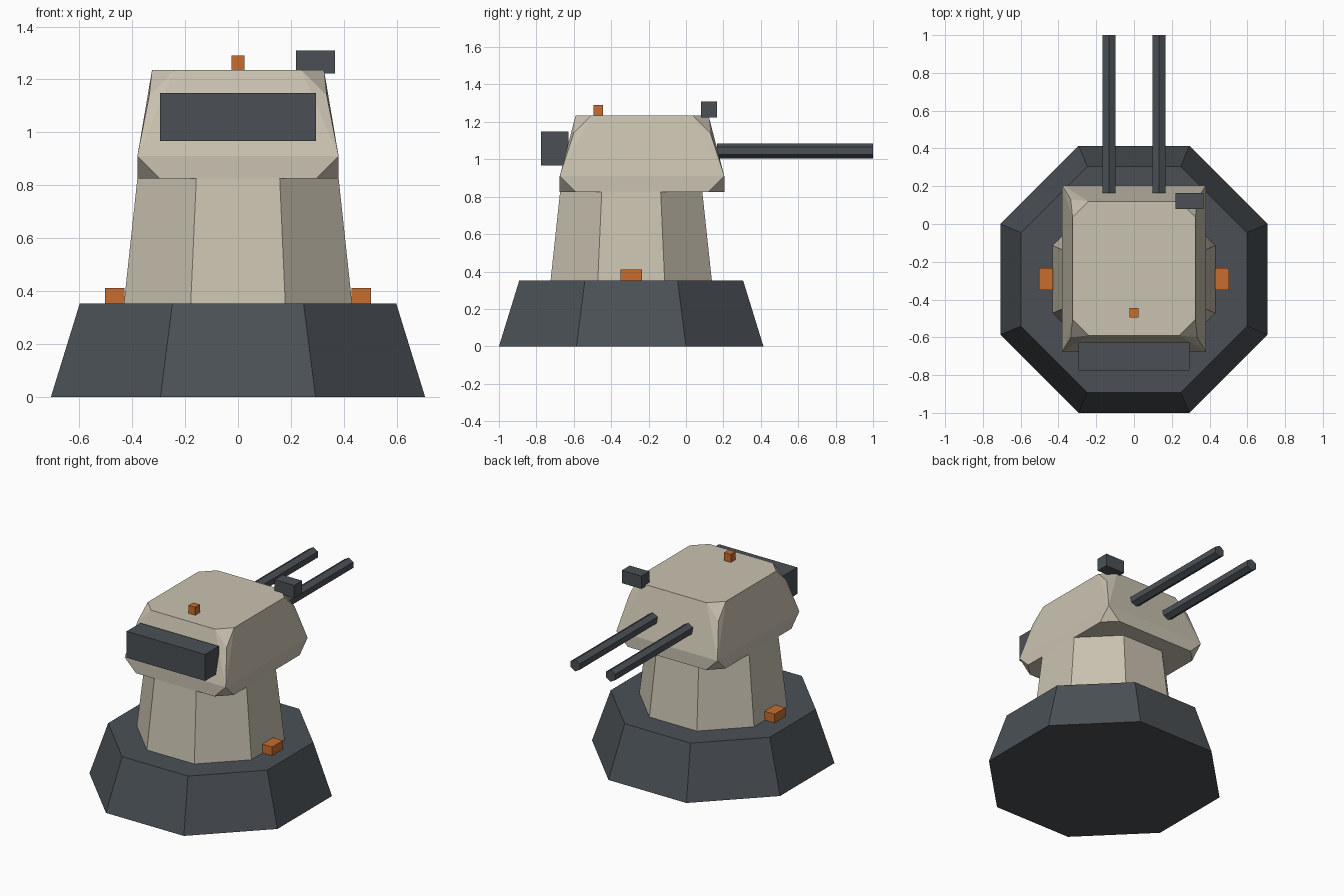
import bpy
import bmesh
from math import cos, sin, pi
from mathutils import Matrix

cube = bpy.data.objects.get("Cube")
if cube:
    bpy.data.objects.remove(cube, do_unlink=True)


def material(name, rgb):
    mat = bpy.data.materials.new(name)
    mat.use_nodes = True
    mat.diffuse_color = (*rgb, 1)
    mat.node_tree.nodes["Principled BSDF"].inputs["Base Color"].default_value = (*rgb, 1)
    return mat


DARK = material("dark_grey", (0.07, 0.081, 0.092))
CREAM = material("warm_cream", (0.59, 0.54, 0.44))
ORANGE = material("orange", (0.58, 0.155, 0.027))
AXIS_Y = -0.293   # tower axis
HEAD_Y = -0.235   # head centre


def finish(bm, name, mat):
    bmesh.ops.recalc_face_normals(bm, faces=bm.faces)
    mesh = bpy.data.meshes.new(name)
    bm.to_mesh(mesh)
    bm.free()
    mesh.materials.append(mat)
    obj = bpy.data.objects.new(name, mesh)
    bpy.context.collection.objects.link(obj)
    return obj


def box(name, mat, xs, ys, zs):
    bm = bmesh.new()
    bmesh.ops.create_cube(bm, size=1)
    for v in bm.verts:
        v.co = [r[0] if c < 0 else r[1] for c, r in zip(v.co, (xs, ys, zs))]
    return finish(bm, name, mat)


def frustum(name, mat, sides, r1, r2, length, phase, matrix):
    """Tapered prism along local z, starting at the matrix origin."""
    bm = bmesh.new()
    rings = []
    for r, z in ((r1, 0), (r2, length)):
        angles = [phase + 2 * pi * i / sides for i in range(sides)]
        rings.append([bm.verts.new((r * cos(a), r * sin(a), z)) for a in angles])
    low, high = rings
    bm.faces.new(low)
    bm.faces.new(high)
    for i in range(sides):
        j = (i + 1) % sides
        bm.faces.new((low[i], low[j], high[j], high[i]))
    bm.transform(matrix)
    return finish(bm, name, mat)


# Octagonal plinth and column
flat = cos(pi / 8)
frustum("base", DARK, 8, 0.707 / flat, 0.598 / flat, 0.353, pi / 8,
        Matrix.Translation((0, AXIS_Y, 0)))
frustum("column", CREAM, 8, 0.431 / flat, 0.38 / flat, 0.475, pi / 8,
        Matrix.Translation((0, AXIS_Y, 0.353)))

# Faceted head: clipped bottom corners, sharp waist, clipped tapered roof
bm = bmesh.new()
CUT = 0.085
corner = [(0.38 - CUT, 0.44, 0.825), (0.38, 0.44 - CUT, 0.825),
          (0.38, 0.44, 0.91), (0.335, 0.365, 1.14),
          (0.325 - CUT, 0.355, 1.235), (0.325, 0.355 - CUT, 1.235)]
for sx in (-1, 1):
    for sy in (-1, 1):
        for x, y, z in corner:
            bm.verts.new((sx * x, HEAD_Y + sy * y, z))
bmesh.ops.convex_hull(bm, input=bm.verts)
bmesh.ops.dissolve_limit(bm, angle_limit=0.01, verts=bm.verts, edges=bm.edges)
finish(bm, "head", CREAM)

# Front panel, sensor and beacon
box("front_panel", DARK, (-0.295, 0.295), (-0.775, -0.627), (0.968, 1.148))
box("sensor", DARK, (0.22, 0.367), (0.08, 0.165), (1.223, 1.31))
box("beacon", ORANGE, (-0.025, 0.025), (-0.495, -0.445), (1.235, 1.29))

# Paired barrels and side lights
for side, s in (("right", -1), ("left", 1)):
    frustum("barrel_" + side, DARK, 6, 0.04, 0.04, 0.835, pi / 2,
            Matrix.Translation((s * 0.133, 0.165, 1.045)) @ Matrix.Rotation(-pi / 2, 4, "X"))
    box("side_light_" + side, ORANGE, sorted((s * 0.428, s * 0.502)),
        (-0.35, -0.234), (0.353, 0.412))
